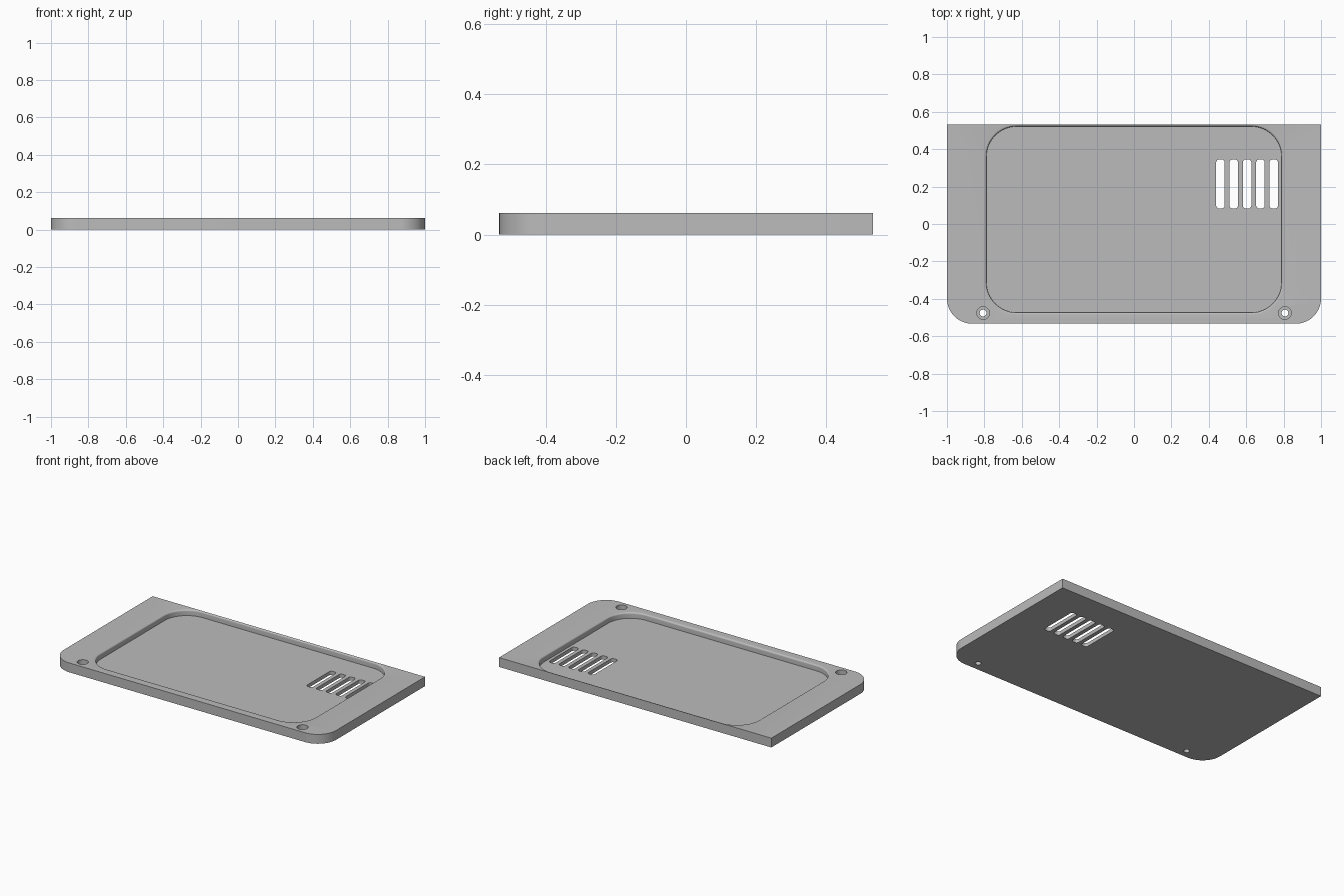
import bpy, bmesh
from math import sin, cos, pi, radians

cube = bpy.data.objects.get("Cube")
if cube:
    bpy.data.objects.remove(cube, do_unlink=True)

HALF_X, HALF_Y, TOP, FLOOR = 1.0, 0.533, 0.062, 0.024
LIP = 0.0105  # rounding of the recess rim

grey = bpy.data.materials.new("plain_grey")
grey.use_nodes = True
COLOUR = (0.5, 0.5, 0.5, 1)
grey.diffuse_color = COLOUR
grey.node_tree.nodes["Principled BSDF"].inputs["Base Color"].default_value = COLOUR


def rounded_rect(cx, cy, hx, hy, front_r, back_r, steps=12):
    """Counter-clockwise outline; a zero radius gives a square corner."""
    corners = ((1, 1, back_r), (-1, 1, back_r), (-1, -1, front_r), (1, -1, front_r))
    points = []
    for quarter, (sx, sy, r) in enumerate(corners):
        for i in range(steps + 1 if r else 1):
            a = (quarter + i / steps) * pi / 2
            points.append((cx + sx * (hx - r) + r * cos(a),
                           cy + sy * (hy - r) + r * sin(a)))
    return points


def circle(cx, cy, r, n=32):
    return [(cx + r * cos(2 * pi * i / n), cy + r * sin(2 * pi * i / n)) for i in range(n)]


def loft(name, layers):
    """Closed solid through (outline, height) layers."""
    bm = bmesh.new()
    rings = [[bm.verts.new((x, y, z)) for x, y in outline] for outline, z in layers]
    for low, high in zip(rings, rings[1:]):
        for i in range(len(low)):
            j = (i + 1) % len(low)
            bm.faces.new((low[i], low[j], high[j], high[i]))
    bm.faces.new(rings[0][::-1])
    bm.faces.new(rings[-1])
    mesh = bpy.data.meshes.new(name)
    bm.to_mesh(mesh)
    bm.free()
    mesh.materials.append(grey)
    obj = bpy.data.objects.new(name, mesh)
    bpy.context.collection.objects.link(obj)
    return obj


def cut(target, cutter):
    cutter.hide_render = True
    mod = target.modifiers.new("cut", "BOOLEAN")
    mod.operation, mod.solver, mod.object = "DIFFERENCE", "EXACT", cutter
    bpy.context.view_layer.objects.active = target
    bpy.ops.object.modifier_apply(modifier=mod.name)
    bpy.data.objects.remove(cutter, do_unlink=True)


# Plate: rounded front corners, square back corners
outline = rounded_rect(0, 0, HALF_X, HALF_Y, 0.135, 0, 20)
plate = loft("cover_plate", [(outline, 0), (outline, TOP)])


# Recess with a rounded rim
def recess(grow):
    return rounded_rect(0, 0.024, 0.789 + grow, 0.498 + grow, 0.163 + grow, 0.163 + grow, 16)


layers = [(recess(0), FLOOR)]
for i in range(7):
    a = i / 6 * pi / 2
    layers.append((recess(LIP * (1 - cos(a))), TOP - LIP + LIP * sin(a)))
layers.append((recess(LIP), TOP + 0.05))
cut(plate, loft("recess_cutter", layers))

# Vent slots through the floor
for i in range(5):
    slot = rounded_rect(0.462 + 0.0713 * i, 0.214, 0.0225, 0.131, 0.016, 0.016, 6)
    cut(plate, loft("slot_cutter", [(slot, -0.05), (slot, TOP + 0.05)]))

# Stepped screw holes
for side in (-1, 1):
    x, y = side * 0.807, -0.476
    wide, narrow = circle(x, y, 0.034), circle(x, y, 0.018)
    cut(plate, loft("hole_cutter", [(narrow, -0.05), (narrow, 0.031),
                                    (wide, 0.031), (wide, TOP + 0.05)]))

bpy.ops.object.select_all(action="DESELECT")
plate.select_set(True)
bpy.context.view_layer.objects.active = plate
bpy.ops.object.shade_smooth_by_angle(angle=radians(30))
